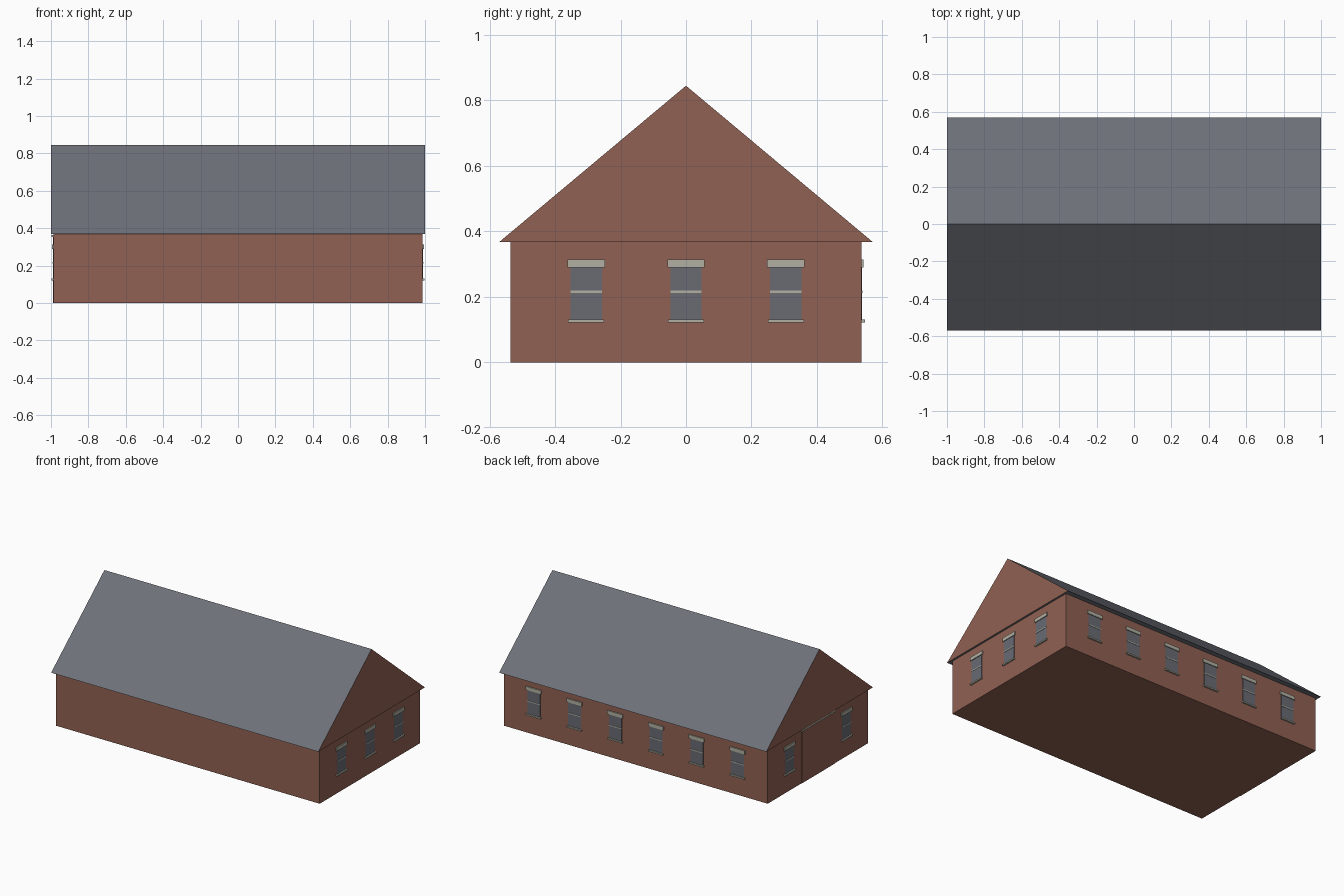
import bpy
import bmesh
from math import radians
from mathutils import Matrix, Vector

cube = bpy.data.objects.get("Cube")
if cube:
    bpy.data.objects.remove(cube, do_unlink=True)


def material(name, r, g, b):
    m = bpy.data.materials.new(name)
    m.use_nodes = True
    m.diffuse_color = (r, g, b, 1)
    m.node_tree.nodes["Principled BSDF"].inputs["Base Color"].default_value = (r, g, b, 1)
    return m


BRICK = material("brick", 0.28, 0.12, 0.085)
SLATE = material("slate", 0.155, 0.165, 0.19)
GLASS = material("window_glass", 0.138, 0.147, 0.171)
STONE = material("pale_stone", 0.445, 0.434, 0.366)

WALL_X, WALL_Y, EAVE = 0.987, 0.536, 0.368
ROOF_X, ROOF_Y, RIDGE = 1.0, 0.57, 0.845
SPACING = 0.305


def finish(name, bm, mats):
    bmesh.ops.recalc_face_normals(bm, faces=bm.faces)
    mesh = bpy.data.meshes.new(name)
    bm.to_mesh(mesh)
    bm.free()
    for m in mats:
        mesh.materials.append(m)
    ob = bpy.data.objects.new(name, mesh)
    bpy.context.collection.objects.link(ob)
    return ob


def box(name, mat, lo, hi, placement=Matrix()):
    lo, hi = Vector(lo), Vector(hi)
    bm = bmesh.new()
    bmesh.ops.create_cube(bm, size=1)
    for v in bm.verts:
        v.co = placement @ ((lo + hi) / 2 + v.co * (hi - lo))
    return finish(name, bm, [mat])


def wall_frame(angle, distance):
    """Local x runs along the wall, local -y points out of it."""
    return Matrix.Rotation(radians(angle), 4, "Z") @ Matrix.Translation((0, -distance, 0))


def window(name, frame, along):
    def part(label, mat, half, out, z0, z1):
        box(f"{name}_{label}", mat, (along - half, -out, z0), (along + half, 0.004, z1), frame)
    part("glass", GLASS, 0.048, 0.002, 0.127, 0.292)
    part("rail", STONE, 0.048, 0.004, 0.212, 0.219)
    part("lintel", STONE, 0.057, 0.007, 0.29, 0.314)
    part("sill", STONE, 0.055, 0.011, 0.121, 0.13)


# Brick walls
box("walls", BRICK, (-WALL_X, -WALL_Y, 0), (WALL_X, WALL_Y, EAVE))

# Roof prism: slate slopes and soffit, brick gable ends
bm = bmesh.new()
profile = [(-ROOF_Y, EAVE), (ROOF_Y, EAVE), (0, RIDGE)]
gable = bm.faces.new([bm.verts.new((-ROOF_X, y, z)) for y, z in profile])
ext = bmesh.ops.extrude_face_region(bm, geom=[gable], use_keep_orig=True)
bmesh.ops.translate(bm, vec=(2 * ROOF_X, 0, 0),
                    verts=[g for g in ext["geom"] if isinstance(g, bmesh.types.BMVert)])
for f in bm.faces:
    f.normal_update()
    f.material_index = 1 if abs(f.normal.x) > 0.9 else 0
finish("roof", bm, [SLATE, BRICK])

# Windows on the back wall and both ends
back, right_end, left_end = wall_frame(180, WALL_Y), wall_frame(270, WALL_X), wall_frame(90, WALL_X)
for i in range(6):
    window(f"back_window_{i + 1}", back, (i - 2.5) * SPACING)
for i in (-1, 0, 1):
    window(f"left_window_{i + 2}", left_end, i * SPACING)
    if i:
        window(f"right_window_{i + 2}", right_end, i * SPACING)

# Wide doorway panel under a thin stone lintel
box("door_panel", BRICK, (-0.175, -0.003, 0), (0.175, 0.004, 0.354), right_end)
box("door_lintel", STONE, (-0.18, -0.009, 0.352), (0.18, 0.004, 0.364), right_end)
